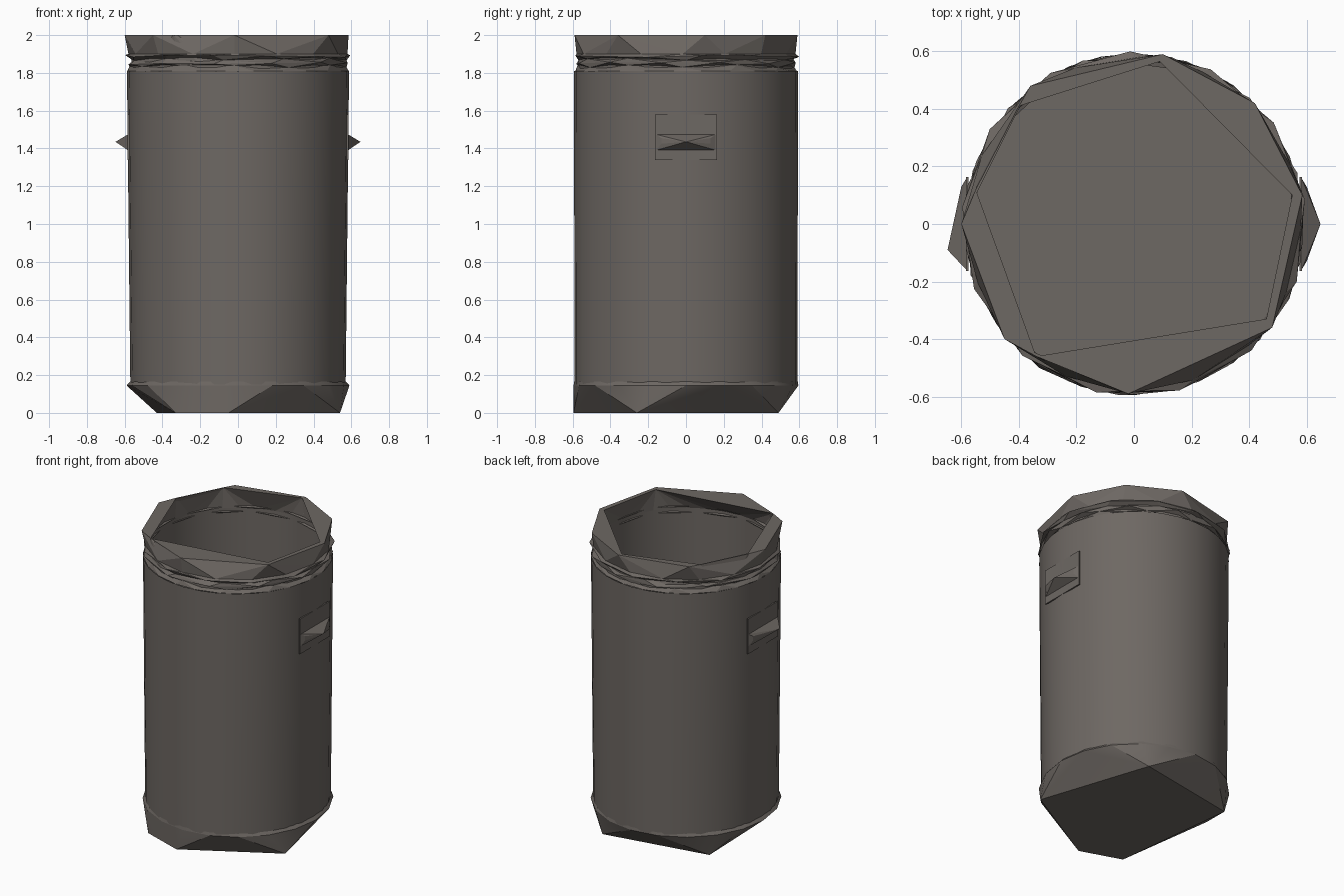
import bpy
import bmesh
import random
from math import cos, sin, pi, radians

random.seed(4)
cube = bpy.data.objects.get("Cube")
if cube:
    bpy.data.objects.remove(cube)

# Single worn metal colour
metal = bpy.data.materials.new("warm_grey_metal")
metal.use_nodes = True
colour = (0.155, 0.138, 0.125, 1)
metal.diffuse_color = colour
metal.node_tree.nodes["Principled BSDF"].inputs["Base Color"].default_value = colour


def ring(rx, ry, z, sides=32, turn=0.0, jitter=0.0):
    points = []
    for i in range(sides):
        a = 2 * pi * i / sides + turn
        points.append((rx * cos(a), ry * sin(a), z + random.uniform(-jitter, jitter)))
    return points


def outline(points, z):
    return [(x, y, z) for x, y in points]


def hull(bm, points):
    verts = [bm.verts.new(p) for p in points]
    faces = bmesh.ops.convex_hull(bm, input=verts)["geom"]
    faces = [f for f in faces if isinstance(f, bmesh.types.BMFace)]
    bm.normal_update()
    return faces


def band(bm, lower, upper, inward=False):
    """Wall wrapped between two closed loops, without its caps."""
    faces = hull(bm, lower + upper)
    low, high = [{tuple(round(c, 4) for c in p) for p in loop} for loop in (lower, upper)]
    caps, walls = [], []
    for f in faces:
        keys = {tuple(round(c, 4) for c in v.co) for v in f.verts}
        (caps if keys <= low or keys <= high else walls).append(f)
    if inward:
        bmesh.ops.reverse_faces(bm, faces=walls)
    bmesh.ops.delete(bm, geom=caps, context='FACES')


def finish(bm, name, angle=None):
    mesh = bpy.data.meshes.new(name)
    bm.to_mesh(mesh)
    bm.free()
    mesh.materials.append(metal)
    if angle:
        mesh.shade_smooth()
        mesh.set_sharp_from_angle(angle=radians(angle))
    obj = bpy.data.objects.new(name, mesh)
    bpy.context.collection.objects.link(obj)
    return obj


# Smooth, slightly tapered body
bm = bmesh.new()
band(bm, ring(0.57, 0.59, 0.15), ring(0.588, 0.593, 1.81))
finish(bm, "body", 35)

# Inner lining
bm = bmesh.new()
band(bm, ring(0.555, 0.57, 0.14), ring(0.565, 0.57, 1.86), inward=True)
finish(bm, "lining", 35)

# Base skirt folding down to an uneven five-sided foot
foot = [(0.54, -0.26), (0.29, 0.49), (-0.43, 0.36), (-0.33, -0.5), (-0.05, -0.595)]
bm = bmesh.new()
hull(bm, ring(0.59, 0.595, 0.145, 20) + outline(foot, 0))
finish(bm, "base_skirt", 25)

# Thin flange above the skirt
bm = bmesh.new()
band(bm, ring(0.59, 0.595, 0.145, 20), ring(0.572, 0.592, 0.165, 20))
finish(bm, "base_flange", 35)

# Crumpled neck made of twisted rings
levels = [(1.81, 0.59, 24), (1.835, 0.575, 12), (1.85, 0.595, 12),
          (1.87, 0.575, 11), (1.888, 0.6, 13), (1.9, 0.58, 16)]
loops = []
for i, (z, r, sides) in enumerate(levels):
    loose = 0.008 if 0 < i < len(levels) - 1 else 0
    loops.append(ring(r, r, z, sides, random.random(), loose))
bm = bmesh.new()
for lower, upper in zip(loops, loops[1:]):
    band(bm, lower, upper)
finish(bm, "neck")

# Faceted rim: outer wall, flat lip and inner wall
outer = [(0.585, 0.1), (0.42, 0.42), (0.1, 0.59), (-0.36, 0.48),
         (-0.6, 0), (-0.45, -0.4), (-0.02, -0.59), (0.48, -0.36)]
mouth = [(0.55, 0.1), (0.09, 0.565), (-0.4, 0.41), (-0.55, 0.12),
         (-0.34, -0.46), (0.46, -0.33)]
bm = bmesh.new()
band(bm, loops[-1], outline(outer, 2))
band(bm, ring(0.565, 0.57, 1.86), outline(mouth, 2), inward=True)
edges = []
for loop in (outer, mouth):
    verts = [bm.verts.new(p) for p in outline(loop, 2)]
    edges += [bm.edges.new((verts[i - 1], verts[i])) for i in range(len(verts))]
bmesh.ops.triangle_fill(bm, edges=edges, use_beauty=True, normal=(0, 0, 1))
finish(bm, "rim")

# Side handles: a nearly buried mounting plate and a pointed grip
for name, side, tip in (("left", 1, 0.0), ("right", -1, -0.09)):
    bm = bmesh.new()
    hull(bm, [(side * x, y, z) for x in (0.575, 0.584)
              for y in (-0.163, 0.163) for z in (1.34, 1.58)])
    finish(bm, name + "_handle_plate")
    bm = bmesh.new()
    base = [(side * 0.582, y, z) for y in (-0.16, 0.16) for z in (1.39, 1.475)]
    ridge = [(side * 0.6, y, z) for y in (-0.13, 0.13) for z in (1.425, 1.455)]
    hull(bm, base + ridge + [(side * 0.648, tip, 1.435)])
    finish(bm, name + "_handle_grip")
